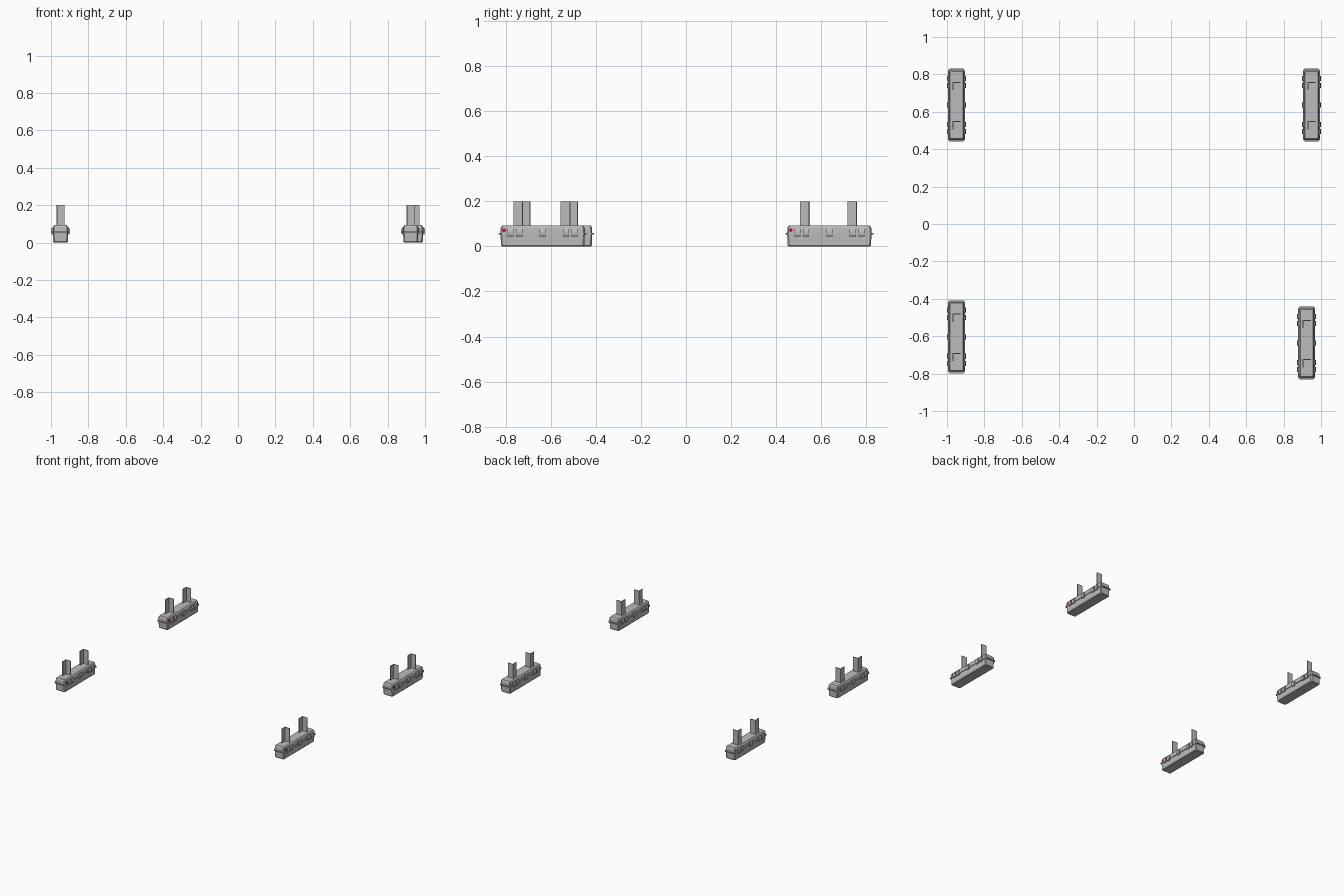
import bpy, bmesh, math

if "Cube" in bpy.data.objects:
    bpy.data.objects.remove(bpy.data.objects["Cube"])

def material(name, rgb):
    m = bpy.data.materials.new(name)
    m.diffuse_color = (*rgb, 1)
    m.use_nodes = True
    m.node_tree.nodes["Principled BSDF"].inputs["Base Color"].default_value = m.diffuse_color
    return m

GREY = material("grey_plastic", (0.5, 0.5, 0.5))
RED = material("red_lamp", (0.8, 0.0, 0.02))

def finish(name, bm, mat, loc):
    bmesh.ops.recalc_face_normals(bm, faces=bm.faces)
    me = bpy.data.meshes.new(name)
    bm.to_mesh(me)
    bm.free()
    me.materials.append(mat)
    ob = bpy.data.objects.new(name, me)
    ob.location = loc
    bpy.context.collection.objects.link(ob)

def octagon_ring(hx, hy, c, z):
    """Rectangle with chamfered corners."""
    return [(hx, -hy + c, z), (hx, hy - c, z), (hx - c, hy, z), (-hx + c, hy, z),
            (-hx, hy - c, z), (-hx, -hy + c, z), (-hx + c, -hy, z), (hx - c, -hy, z)]

def loft(name, sections, loc):
    """Stack chamfered rectangles (hx, hy, chamfer, z) into a closed solid."""
    bm = bmesh.new()
    rings = [[bm.verts.new(p) for p in octagon_ring(*s)] for s in sections]
    for a, b in zip(rings, rings[1:]):
        for i in range(8):
            j = (i + 1) % 8
            bm.faces.new((a[i], a[j], b[j], b[i]))
    bm.faces.new(rings[0])
    bm.faces.new(rings[-1])
    finish(name, bm, GREY, loc)

def prism(bm, outline, offset):
    """Extrude a closed 3D outline along an offset."""
    face = bm.faces.new([bm.verts.new(p) for p in outline])
    out = bmesh.ops.extrude_face_region(bm, geom=[face])
    bmesh.ops.translate(bm, vec=offset,
                        verts=[v for v in out["geom"] if isinstance(v, bmesh.types.BMVert)])

CLIP = [(0.036, 0.082), (0.045, 0.082), (0.051, 0.066), (0.051, 0.052), (0.047, 0.044), (0.036, 0.044)]
CLIP_Y = (-0.142, -0.104, 0, 0.104, 0.142)
CLIP_W = 0.027

def case(tag, x, y):
    loc = (x, y, 0)
    # body, rim and lid
    loft(tag + "_base", [(0.035, 0.181, 0.006, 0), (0.039, 0.185, 0.006, 0.005),
                         (0.040, 0.187, 0.006, 0.054)], loc)
    loft(tag + "_rim", [(0.045, 0.195, 0.008, 0.052), (0.045, 0.195, 0.008, 0.060)], loc)
    loft(tag + "_lid", [(0.041, 0.187, 0.006, 0.058), (0.040, 0.186, 0.006, 0.084),
                        (0.034, 0.180, 0.006, 0.093)], loc)
    # latches along both long sides
    bm = bmesh.new()
    for s in (-1, 1):
        for cy in CLIP_Y:
            prism(bm, [(s * px, cy - CLIP_W / 2, pz) for px, pz in CLIP], (0, CLIP_W, 0))
    finish(tag + "_latches", bm, GREY, loc)
    # upright angle posts
    t, w = 0.005, 0.0435
    bm = bmesh.new()
    for cy in (-0.0865, 0.1235):
        ell = [(0, 0), (w, 0), (w, -t), (t, -t), (t, -w), (0, -w)]
        prism(bm, [(px - 0.021, cy + py, 0.088) for px, py in ell], (0, 0, 0.112))
    finish(tag + "_angle_posts", bm, GREY, loc)
    # indicator lamp on the +x side
    bm = bmesh.new()
    ring = [(0.038, -0.171 + 0.008 * math.cos(a), 0.072 + 0.008 * math.sin(a))
            for a in (i * math.tau / 12 for i in range(12))]
    prism(bm, ring, (0.005, 0, 0))
    finish(tag + "_lamp", bm, RED, loc)

for tag, x, y in (("back_left", -0.949, 0.636), ("back_right", 0.949, 0.636),
                  ("front_left", -0.949, -0.603), ("front_right", 0.923, -0.636)):
    case(tag, x, y)
